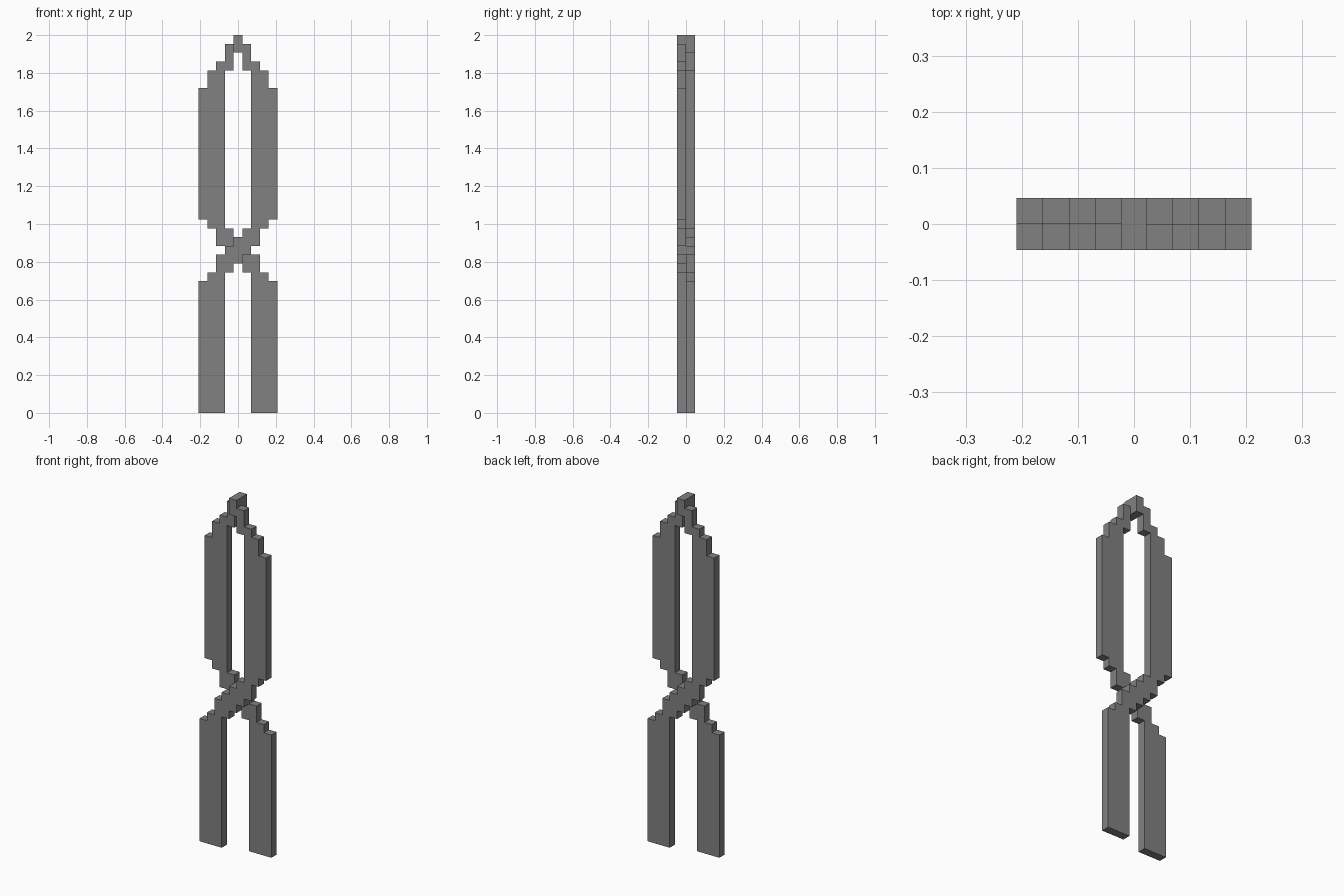
import bpy
import bmesh
import math
from mathutils import Matrix

cube = bpy.data.objects.get("Cube")
if cube:
    bpy.data.objects.remove(cube, do_unlink=True)

U = 2 / 43  # one block of the stepped silhouette

grey = bpy.data.materials.new("mid_grey")
grey.use_nodes = True
colour = (0.22, 0.22, 0.22, 1)
grey.diffuse_color = colour
grey.node_tree.nodes["Principled BSDF"].inputs["Base Color"].default_value = colour

# Stepped strand in blocks: (bottom, top, left, right), crossing at the waist
STRAND = [
    (0, 15, -4.5, -1.5),
    (15, 16, -3.5, -1.5),
    (16, 17, -2.5, -0.5),
    (17, 18, -2.5, 0.5),
    (18, 19, -1.5, 1.5),
    (19, 20, -0.5, 2.5),
    (20, 21, 0.5, 2.5),
    (21, 22, 1.5, 3.5),
    (22, 37, 1.5, 4.5),
    (37, 39, 1.5, 3.5),
    (39, 40, 0.5, 2.5),
    (40, 42, 0.5, 1.5),
]


def stepped_slab(name, rows, y0, y1, turn=0):
    """Trace the outline of stacked rows and extrude it from y0 to y1."""
    path = [(r, z) for b, t, l, r in rows for z in (b, t)]
    path += [(l, z) for b, t, l, r in reversed(rows) for z in (t, b)]
    path = [p for i, p in enumerate(path) if p != path[i - 1]]
    bm = bmesh.new()
    face = bm.faces.new([bm.verts.new((x * U, y0 * U, z * U)) for x, z in path])
    new = bmesh.ops.extrude_face_region(bm, geom=[face])["geom"]
    moved = [v for v in new if isinstance(v, bmesh.types.BMVert)]
    bmesh.ops.translate(bm, verts=moved, vec=(0, (y1 - y0) * U, 0))
    bmesh.ops.dissolve_limit(bm, angle_limit=0.01, verts=bm.verts[:], edges=bm.edges[:])
    bmesh.ops.rotate(bm, verts=bm.verts[:], matrix=Matrix.Rotation(turn, 3, "Z"))
    bmesh.ops.recalc_face_normals(bm, faces=bm.faces[:])
    mesh = bpy.data.meshes.new(name)
    bm.to_mesh(mesh)
    bm.free()
    mesh.materials.append(grey)
    obj = bpy.data.objects.new(name, mesh)
    bpy.context.collection.objects.link(obj)
    return obj


# Two identical strands, one in each layer, the back one turned half round
stepped_slab("front_strand", STRAND, -1, 0)
stepped_slab("back_strand", STRAND, -1, 0, math.pi)

# Full-depth block joining the strands at the top
stepped_slab("top_link", [(41, 43, -0.5, 0.5)], -1, 1)
